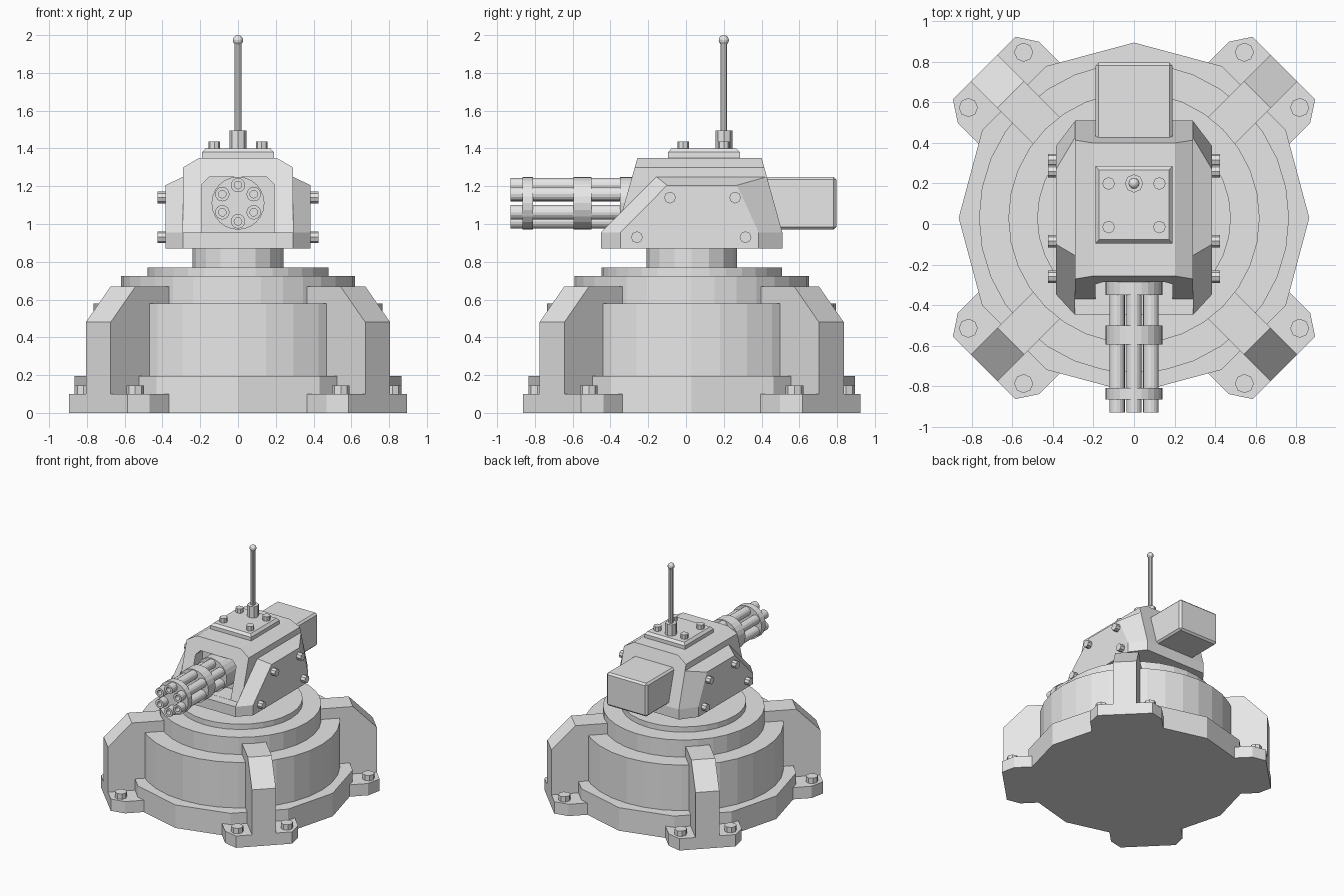
import bpy, bmesh
from math import sin, cos, pi, radians
from mathutils import Matrix, Vector

if "Cube" in bpy.data.objects:
    bpy.data.objects.remove(bpy.data.objects["Cube"])

grey = bpy.data.materials.new("light_grey")
grey.use_nodes = True
grey.diffuse_color = (0.8, 0.8, 0.8, 1)
grey.node_tree.nodes["Principled BSDF"].inputs["Base Color"].default_value = (0.8, 0.8, 0.8, 1)

CY = 0.03       # y of the base axis
GUN_Z = 1.11    # height of the gun axis
I = Matrix.Identity(4)


def finish(name, bm, matrix=I):
    bmesh.ops.recalc_face_normals(bm, faces=bm.faces)
    mesh = bpy.data.meshes.new(name)
    bm.to_mesh(mesh)
    bm.free()
    mesh.transform(matrix)
    mesh.materials.append(grey)
    obj = bpy.data.objects.new(name, mesh)
    bpy.context.collection.objects.link(obj)
    return obj


def loft_mesh(rings):
    """Closed solid through rings of equal point count."""
    bm = bmesh.new()
    rows = [[bm.verts.new(p) for p in ring] for ring in rings]
    n = len(rows[0])
    for a, b in zip(rows, rows[1:]):
        for i in range(n):
            j = (i + 1) % n
            bm.faces.new((a[i], a[j], b[j], b[i]))
    bm.faces.new(rows[0])
    bm.faces.new(rows[-1])
    return bm


def loft(name, rings, matrix=I):
    return finish(name, loft_mesh(rings), matrix)


def lathe(name, profile, sides, matrix=I):
    """Turned part: profile is (radius, height) pairs along local z."""
    return loft(name, [[(r * cos(2 * pi * i / sides), r * sin(2 * pi * i / sides), z)
                        for i in range(sides)] for r, z in profile], matrix)


def at(x, y, z):
    return Matrix.Translation((x, y, z))


def box(name, size, centre, bevel):
    bm = bmesh.new()
    bmesh.ops.create_cube(bm, size=1)
    bmesh.ops.scale(bm, vec=size, verts=bm.verts)
    obj = finish(name, bm, at(*centre))
    mod = obj.modifiers.new("edge_bevel", "BEVEL")
    mod.width, mod.segments = bevel, 1
    return obj


# Stacked round base
axis = at(0, CY, 0)
lathe("base_plate", [(0.865, 0), (0.865, 0.195)], 12, axis)
lathe("main_drum", [(0.765, 0.19), (0.765, 0.58)], 32, axis)
lathe("upper_drum", [(0.62, 0.57), (0.62, 0.725)], 32, axis)
lathe("turntable", [(0.478, 0.72), (0.478, 0.77)], 32, axis)
lathe("neck", [(0.24, 0.76), (0.24, 0.88)], 16, axis)

# Four diagonal buttresses, each on a bolted foot
foot = [(0.4, -0.284), (0.945, -0.284), (1.046, -0.218),
        (1.046, 0.218), (0.945, 0.284), (0.4, 0.284)]
leg = [(0.5, 0.05), (1.046, 0.05), (1.046, 0.48), (0.86, 0.67), (0.5, 0.67)]
for k in range(4):
    turn = axis @ Matrix.Rotation(radians(45 + 90 * k), 4, "Z")
    loft(f"foot_{k}", [[(r, t, z) for r, t in foot] for z in (0, 0.1)], turn)
    loft(f"leg_{k}", [[(r, t, z) for r, z in leg] for t in (-0.093, 0.093)], turn)
    for t in (-0.193, 0.193):
        lathe(f"foot_bolt_{k}", [(0.047, 0.09), (0.047, 0.145)], 8, turn @ at(0.963, t, 0))

# Turret body: side profile with chamfered top edges
body_profile = [(-0.45, 0.87), (0.51, 0.87), (0.51, 0.955), (0.4, 1.35),
                (-0.257, 1.35), (-0.37, 0.955), (-0.45, 0.955)]
bm = loft_mesh([[(x, y, z) for y, z in body_profile] for x in (-0.29, 0.29)])
bmesh.ops.recalc_face_normals(bm, faces=bm.faces)
for s in (-1, 1):
    cut = bmesh.ops.bisect_plane(bm, geom=bm.verts[:] + bm.edges[:] + bm.faces[:],
                                 plane_co=(s * 0.29, 0, 1.3), plane_no=Vector((s * 0.05, 0, 0.085)),
                                 clear_outer=True)
    bmesh.ops.holes_fill(bm, edges=[e for e in bm.edges if e.is_boundary], sides=0)
body = finish("turret_body", bm)

# Gun opening cut in the front
opening = [(-0.19, 0.956), (0.19, 0.956), (0.19, 1.21), (0.15, 1.25), (-0.15, 1.25), (-0.19, 1.21)]
cutter = loft("opening_cutter", [[(x, y, z) for x, z in opening] for y in (-0.6, -0.2)])
cutter.hide_render = True
cutter.hide_set(True)
cutter.display_type = "WIRE"
mod = body.modifiers.new("gun_opening", "BOOLEAN")
mod.operation, mod.object, mod.solver = "DIFFERENCE", cutter, "EXACT"

# Armoured side plates with bolts
inner = [(-0.45, 0.87), (-0.45, 0.955), (-0.156, 1.25), (0.428, 1.25), (0.51, 0.955), (0.51, 0.87)]
outer = [(-0.347, 0.87), (-0.347, 0.955), (-0.1, 1.205), (0.27, 1.205), (0.385, 0.955), (0.385, 0.87)]
for s, side in ((1, "left"), (-1, "right")):
    loft(f"side_plate_{side}", [[(s * x, y, z) for y, z in ring]
                                for x, ring in ((0.29, inner), (0.385, outer))])
    for y, z in ((-0.085, 1.14), (0.26, 1.14), (-0.26, 0.93), (0.315, 0.93)):
        lathe(f"side_bolt_{side}", [(0.031, 0.37), (0.031, 0.425)], 8,
              at(0, y, z) @ Matrix.Rotation(s * pi / 2, 4, "Y"))

# Rear ammunition box
box("rear_box", (0.38, 0.45, 0.28), (0, 0.572, GUN_Z), 0.015)

# Roof hatch with bolts and antenna
loft("roof_hatch", [[(sx * h, 0.095 + sy * h, z) for sx, sy in ((-1, -1), (1, -1), (1, 1), (-1, 1))]
                    for h, z in ((0.19, 1.34), (0.19, 1.38), (0.172, 1.4))])
for x in (-0.125, 0.125):
    for y in (-0.015, 0.2):
        lathe("roof_bolt", [(0.031, 1.39), (0.031, 1.437)], 8, at(x, y, 0))
mast = at(0, 0.2, 0)
lathe("antenna_socket", [(0.045, 1.39), (0.045, 1.495)], 8, mast)
lathe("antenna_rod", [(0.018, 1.48), (0.018, 1.97)], 10, mast)
bm = bmesh.new()
bmesh.ops.create_uvsphere(bm, u_segments=12, v_segments=8, radius=0.027)
finish("antenna_tip", bm, mast @ at(0, 0, 1.973))

# Rotary gun: local z points forward along -y
gun = at(0, 0, GUN_Z) @ Matrix.Rotation(pi / 2, 4, "X")
for name, a, b in (("front_band", 0.81, 0.865), ("middle_band", 0.5, 0.595), ("gun_mount", 0.19, 0.35)):
    lathe(name, [(0.14, a), (0.14, b)], 24, gun)
for k in range(6):
    ang = radians(30 + 60 * k)
    lathe(f"barrel_{k}", [(0.038, 0.3), (0.038, 0.93), (0.02, 0.93), (0.02, 0.87)], 16,
          gun @ at(0.096 * cos(ang), 0.096 * sin(ang), 0))
